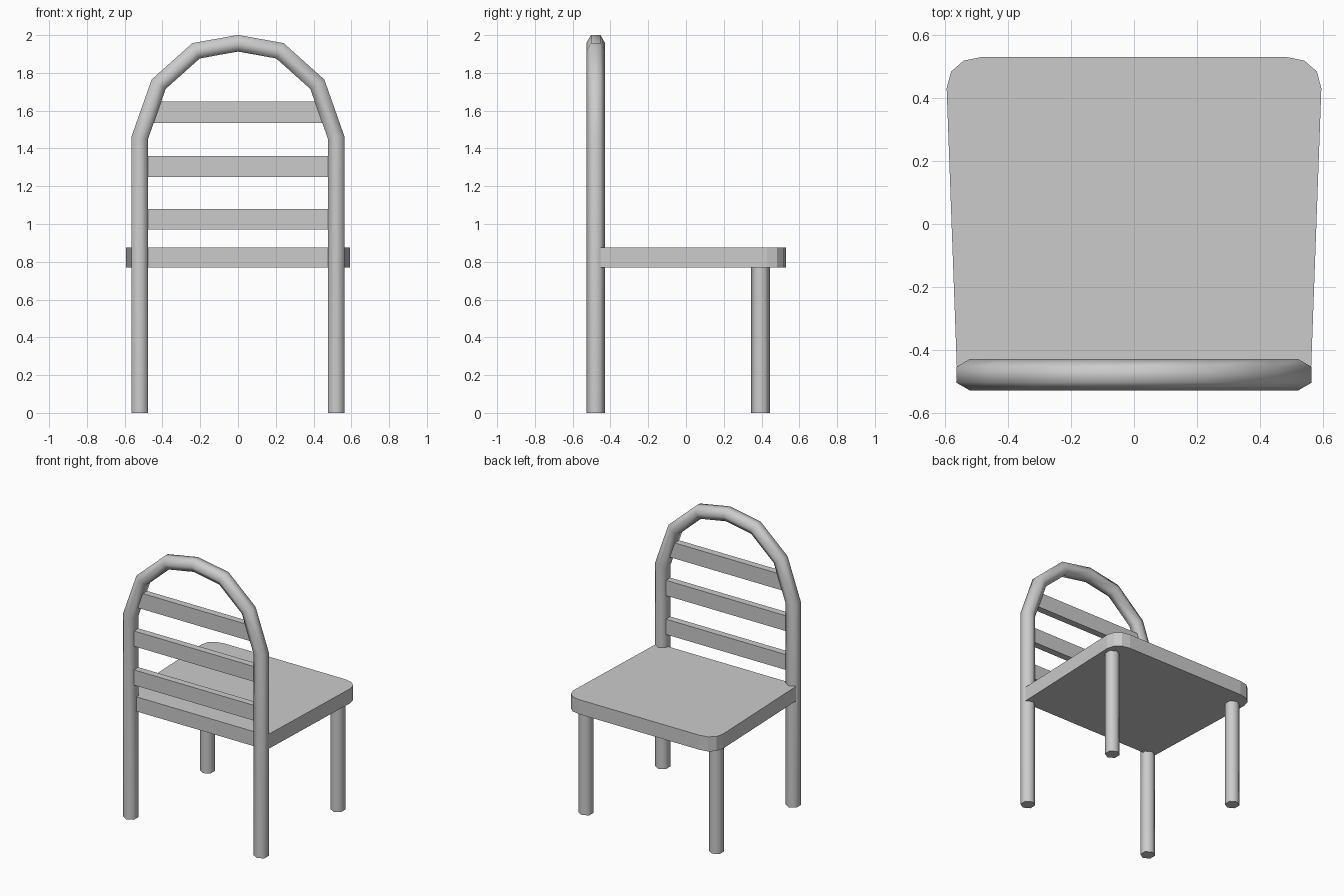
import bpy, bmesh, math
from mathutils import Vector

if "Cube" in bpy.data.objects:
    bpy.data.objects.remove(bpy.data.objects["Cube"])

LEG_X, BACK_Y, FRONT_Y, R = 0.52, -0.478, 0.395, 0.05


def finish(name, bm, smooth=False):
    bmesh.ops.recalc_face_normals(bm, faces=bm.faces)
    me = bpy.data.meshes.new(name)
    bm.to_mesh(me)
    bm.free()
    ob = bpy.data.objects.new(name, me)
    bpy.context.collection.objects.link(ob)
    if smooth:
        bpy.ops.object.select_all(action='DESELECT')
        ob.select_set(True)
        bpy.context.view_layer.objects.active = ob
        bpy.ops.object.shade_smooth_by_angle(angle=math.radians(65))
    return ob


def hex_tube(name, path, y):
    """Six-sided tube swept along an (x, z) path with mitred joints."""
    bm = bmesh.new()
    pts = [Vector(p) for p in path]
    rings = []
    for i, p in enumerate(pts):
        d_in = (p - pts[i - 1]).normalized() if i else (pts[1] - p).normalized()
        d_out = (pts[i + 1] - p).normalized() if i < len(pts) - 1 else d_in
        t = (d_in + d_out).normalized()
        side = Vector((t.y, -t.x)) / t.dot(d_in)
        ring = []
        for k in range(6):
            a = math.radians(60 * k)
            q = p + side * R * math.sin(a)
            ring.append(bm.verts.new((q.x, y + R * math.cos(a), q.y)))
        rings.append(ring)
    for a, b in zip(rings, rings[1:]):
        for k in range(6):
            n = (k + 1) % 6
            bm.faces.new((a[k], a[n], b[n], b[k]))
    bm.faces.new(rings[0])
    bm.faces.new(rings[-1])
    return finish(name, bm, True)


def prism(name, outline, z0, z1):
    bm = bmesh.new()
    face = bm.faces.new([bm.verts.new((x, y, z0)) for x, y in outline])
    ext = bmesh.ops.extrude_face_region(bm, geom=[face])
    top = [v for v in ext['geom'] if isinstance(v, bmesh.types.BMVert)]
    bmesh.ops.translate(bm, verts=top, vec=(0, 0, z1 - z0))
    return finish(name, bm)


# Back legs and arched back in one bent tube
half = [(LEG_X, 0), (LEG_X, 1.457), (0.42, 1.74), (0.222, 1.917)]
hex_tube("back_frame", half + [(0, 1.957)] + [(-x, z) for x, z in reversed(half)], BACK_Y)

# Front legs
for side, s in (("right", 1), ("left", -1)):
    hex_tube("front_leg_" + side, [(s * LEG_X, 0), (s * LEG_X, 0.775)], FRONT_Y)

# Seat: tapered board with rounded front corners
edge = [(0.561, -0.475), (0.594, 0.43), (0.58, 0.483), (0.54, 0.518), (0.48, 0.53)]
prism("seat", edge + [(-x, y) for x, y in reversed(edge)], 0.77, 0.875)

# Back slats
for i, (z0, z1, w) in enumerate([(0.97, 1.08, 0.5), (1.25, 1.36, 0.5), (1.535, 1.648, 0.455)]):
    y0, y1 = BACK_Y - 0.025, BACK_Y + 0.025
    prism(f"back_slat_{i + 1}", [(-w, y0), (w, y0), (w, y1), (-w, y1)], z0, z1)
